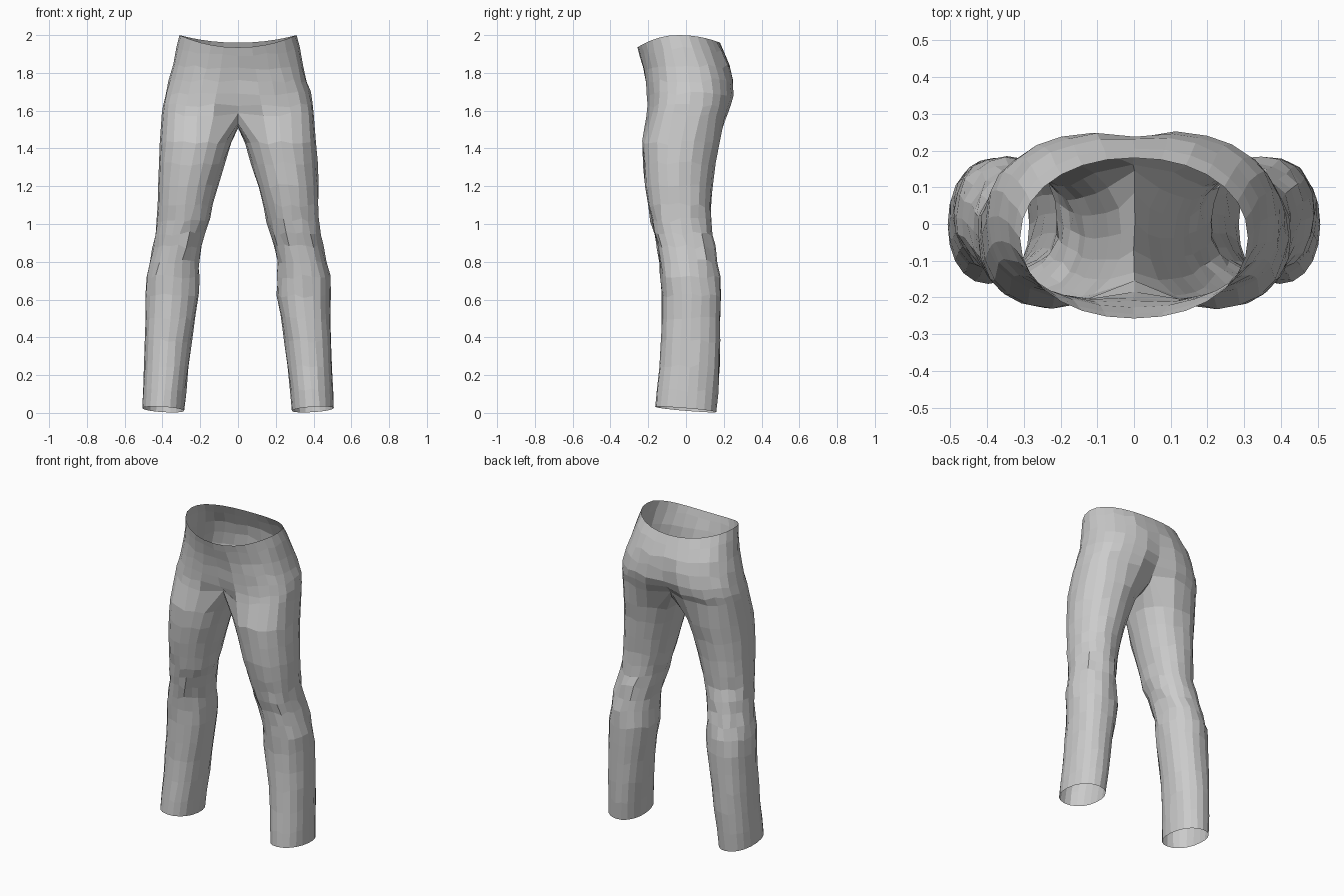
import bpy, bmesh, math, random

if "Cube" in bpy.data.objects:
    bpy.data.objects.remove(bpy.data.objects["Cube"])

random.seed(4)
SIDES, ARC = 20, 14   # sides per leg, segments of the half-hip arc


def spow(v, p):
    return math.copysign(abs(v) ** p, v)


# Hip rings: z, half width, front y, back y, squareness, centre dip front, dip back, rim curve
HIPS = [
    (2.00, .310, -.257, .180, .95, .00, .00, 1.0),
    (1.93, .326, -.243, .207, .92, .00, .00, 0.6),
    (1.84, .346, -.226, .238, .88, .00, .04, 0.2),
    (1.76, .366, -.216, .254, .84, .02, .07, 0.0),
    (1.69, .384, -.212, .256, .80, .05, .10, 0.0),
    (1.63, .396, -.210, .242, .76, .12, .17, 0.0),
    (1.58, .402, -.214, .222, .74, .28, .27, 0.0),
]
# Leg rings: z, inner x, outer x, front y, back y
LEGS = [
    (1.43, .035, .415, -.230, .177), (1.32, .070, .420, -.226, .155),
    (1.20, .107, .425, -.216, .140), (1.10, .133, .427, -.200, .131),
    (1.02, .153, .430, -.185, .130), (.95, .173, .436, -.170, .136),
    (.88, .190, .450, -.155, .150), (.80, .205, .466, -.141, .166),
    (.72, .206, .484, -.132, .178), (.62, .206, .490, -.126, .185),
    (.50, .225, .491, -.127, .183), (.38, .245, .495, -.131, .180),
    (.25, .260, .500, -.141, .177), (.12, .275, .503, -.156, .170),
    (.018, .285, .507, -.163, .160),
]


def hip_ring(z, rx, yf, yb, p, dip_f, dip_b, rim):
    yc, ry, pts = (yf + yb) / 2, (yb - yf) / 2, []
    for i in range(ARC + 1):
        t = math.pi * (i / ARC - .5)
        s, x = math.sin(t), rx * spow(math.cos(t), p)
        dip = (dip_f if s < 0 else dip_b) * math.exp(-(x / .07) ** 2)
        y = yc + ry * spow(s, p) * (1 - dip)
        drop = rim * (.065 if s < 0 else .04) * s * s
        pts.append((x, y, z - drop))
    return pts


def leg_ring(z, xi, xo, yf, yb, cuff):
    pts = []
    for i in range(SIDES):
        t = math.radians(-126 + 18 * i)
        c, s = math.cos(t), math.sin(t)
        tilt = (.007 * c - .014 * s) if cuff else 0
        pts.append(((xi + xo) / 2 + (xo - xi) / 2 * spow(c, .93),
                    (yf + yb) / 2 + (yb - yf) / 2 * spow(s, .93), z + tilt))
    return pts


bm = bmesh.new()
rings = [hip_ring(*h) for h in HIPS]

# Crotch seam closes the lowest hip ring into the top of the leg
front, back = rings[-1][0], rings[-1][-1]
inner = SIDES - ARC
for k in range(1, inner):
    a = math.pi * k / inner
    y = (front[1] + back[1]) / 2 + (back[1] - front[1]) / 2 * math.cos(a)
    rings[-1].append((0, y, front[2] - .078 * math.sin(a)))
rings += [leg_ring(*l, l is LEGS[-1]) for l in LEGS]

# Skin each side: open strips on the hips, closed tubes on the legs
for side in (1, -1):
    loops = [[bm.verts.new((side * x, y, z)) for x, y, z in r] for r in rings]
    for n, (a, b) in enumerate(zip(loops, loops[1:])):
        closed = n >= len(HIPS) - 1
        for i in range(SIDES if closed else ARC):
            j = (i + 1) % SIDES if closed else i + 1
            bm.faces.new((a[i], a[j], b[j], b[i]))
bmesh.ops.remove_doubles(bm, verts=bm.verts, dist=1e-4)

# Uneven cloth, with stronger wrinkles at the knees
for v in bm.verts:
    if not v.is_boundary:
        amp = .007 if .7 < v.co.z < 1.1 else .003
        v.co.x += random.uniform(-amp, amp)
        v.co.y += random.uniform(-amp, amp)
        v.co.z += random.uniform(-.012, .012)
bmesh.ops.recalc_face_normals(bm, faces=bm.faces)

mesh = bpy.data.meshes.new("trousers")
bm.to_mesh(mesh)
bm.free()
bpy.context.collection.objects.link(bpy.data.objects.new("trousers", mesh))
